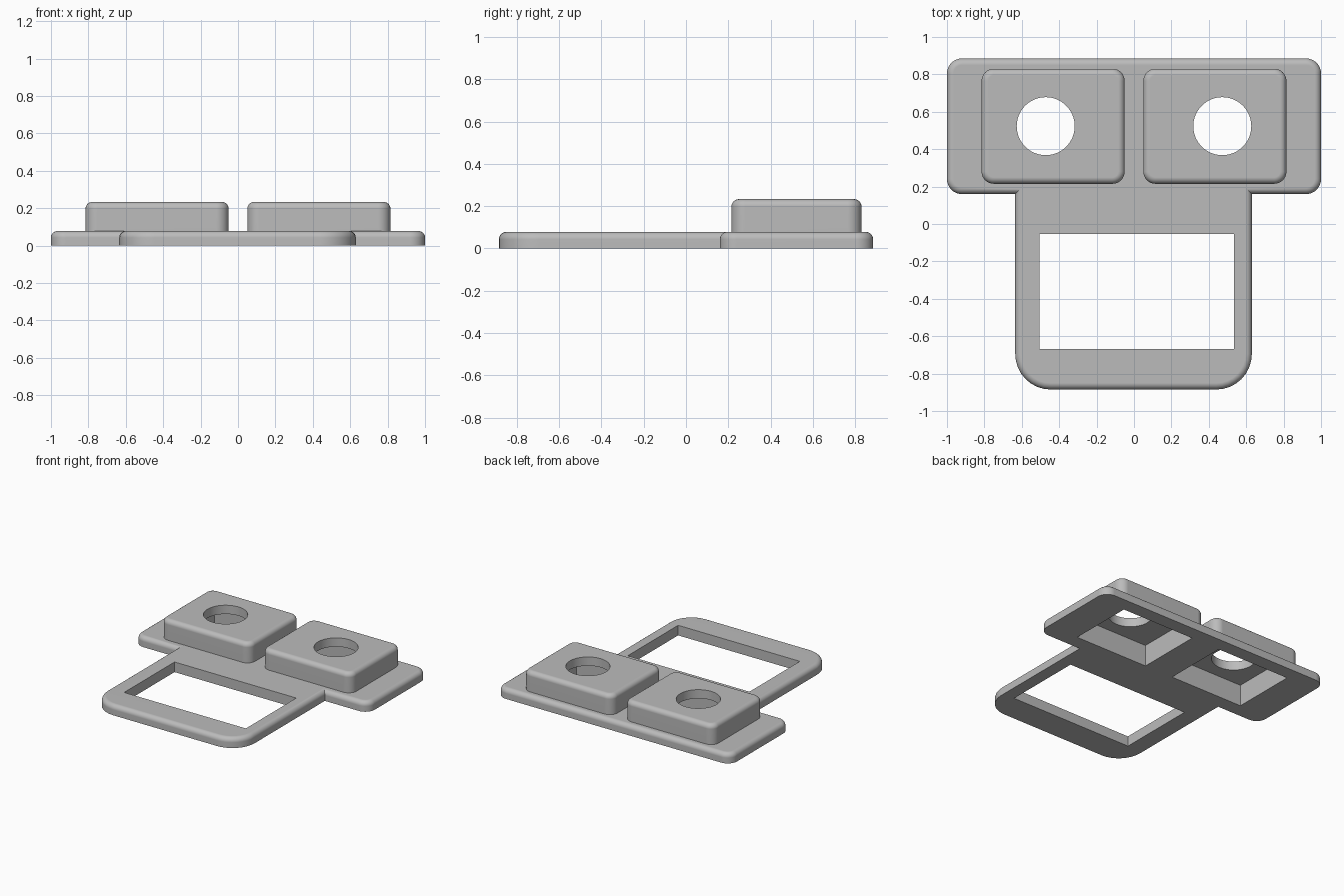
import bpy
import bmesh
from math import cos, sin, pi

cube = bpy.data.objects.get("Cube")
if cube:
    bpy.data.objects.remove(cube, do_unlink=True)

grey = bpy.data.materials.new("plain grey")
grey.use_nodes = True
colour = (0.5, 0.5, 0.5, 1)
grey.diffuse_color = colour
grey.node_tree.nodes["Principled BSDF"].inputs["Base Color"].default_value = colour


def finish(bm, name):
    bmesh.ops.recalc_face_normals(bm, faces=bm.faces)
    mesh = bpy.data.meshes.new(name)
    bm.to_mesh(mesh)
    bm.free()
    mesh.materials.append(grey)
    obj = bpy.data.objects.new(name, mesh)
    bpy.context.collection.objects.link(obj)
    return obj


def outline(x0, x1, y0, y1, radius, inset, steps=8):
    """Rounded rectangle, moved inward by inset."""
    pts = []
    r = radius - inset
    corners = [(x1 - radius, y1 - radius), (x0 + radius, y1 - radius),
               (x0 + radius, y0 + radius), (x1 - radius, y0 + radius)]
    for k, (cx, cy) in enumerate(corners):
        for i in range(steps + 1):
            a = (k + i / steps) * pi / 2
            pts.append((cx + r * cos(a), cy + r * sin(a)))
    return pts


def slab(name, x0, x1, y0, y1, z0, z1, radius, edge, steps=6):
    """Rounded plate with a soft upper edge and a sharp lower edge."""
    levels = [(0, z0)]
    for i in range(steps + 1):
        a = i / steps * pi / 2
        levels.append((edge * (1 - cos(a)), z1 - edge * (1 - sin(a))))
    bm = bmesh.new()
    rings = [[bm.verts.new((x, y, z)) for x, y in outline(x0, x1, y0, y1, radius, d)]
             for d, z in levels]
    n = len(rings[0])
    for low, high in zip(rings, rings[1:]):
        for i in range(n):
            j = (i + 1) % n
            bm.faces.new((low[i], low[j], high[j], high[i]))
    bm.faces.new(rings[0][::-1])
    bm.faces.new(rings[-1])
    return finish(bm, name)


def box(name, x0, x1, y0, y1, z0, z1):
    bm = bmesh.new()
    bmesh.ops.create_cube(bm, size=1)
    for v in bm.verts:
        v.co = ((x0 + x1) / 2 + v.co.x * (x1 - x0),
                (y0 + y1) / 2 + v.co.y * (y1 - y0),
                (z0 + z1) / 2 + v.co.z * (z1 - z0))
    return finish(bm, name)


def rod(name, x, y, radius):
    bm = bmesh.new()
    bmesh.ops.create_cone(bm, cap_ends=True, segments=64, radius1=radius,
                          radius2=radius, depth=1)
    bmesh.ops.translate(bm, verts=bm.verts, vec=(x, y, 0))
    return finish(bm, name)


def combine(body, other, operation):
    """Apply a boolean and discard the second shape."""
    mod = body.modifiers.new(operation.lower(), 'BOOLEAN')
    mod.operation = operation
    mod.solver = 'EXACT'
    mod.object = other
    bpy.context.view_layer.objects.active = body
    bpy.ops.object.modifier_apply(modifier=mod.name)
    bpy.data.objects.remove(other, do_unlink=True)


# Wide back plate and front frame
body = slab("mounting_plate", -1, 1, 0.16, 0.885, 0, 0.078, 0.08, 0.035)
frame = slab("front_frame", -0.635, 0.63, -0.885, 0.7, 0, 0.078, 0.19, 0.035)
combine(body, frame, 'UNION')

# Two raised blocks
for side in (-1, 1):
    xa, xb = sorted((side * 0.05, side * 0.815))
    block = slab("raised_block", xa, xb, 0.215, 0.83, 0.04, 0.233, 0.065, 0.035)
    combine(body, block, 'UNION')

# Hollow undersides and round openings
for side in (-1, 1):
    xa, xb = sorted((side * 0.122, side * 0.745))
    combine(body, box("pocket_cutter", xa, xb, 0.27, 0.778, -0.1, 0.165), 'DIFFERENCE')
    combine(body, rod("hole_cutter", side * 0.472, 0.523, 0.155), 'DIFFERENCE')

# Rectangular window
combine(body, box("window_cutter", -0.505, 0.535, -0.668, -0.053, -0.1, 0.3), 'DIFFERENCE')

# Smooth rounded edges with flat faces
bpy.ops.object.select_all(action='DESELECT')
body.select_set(True)
bpy.context.view_layer.objects.active = body
bpy.ops.object.shade_smooth_by_angle()
weighted = body.modifiers.new("flat_faces", 'WEIGHTED_NORMAL')
weighted.keep_sharp = True
